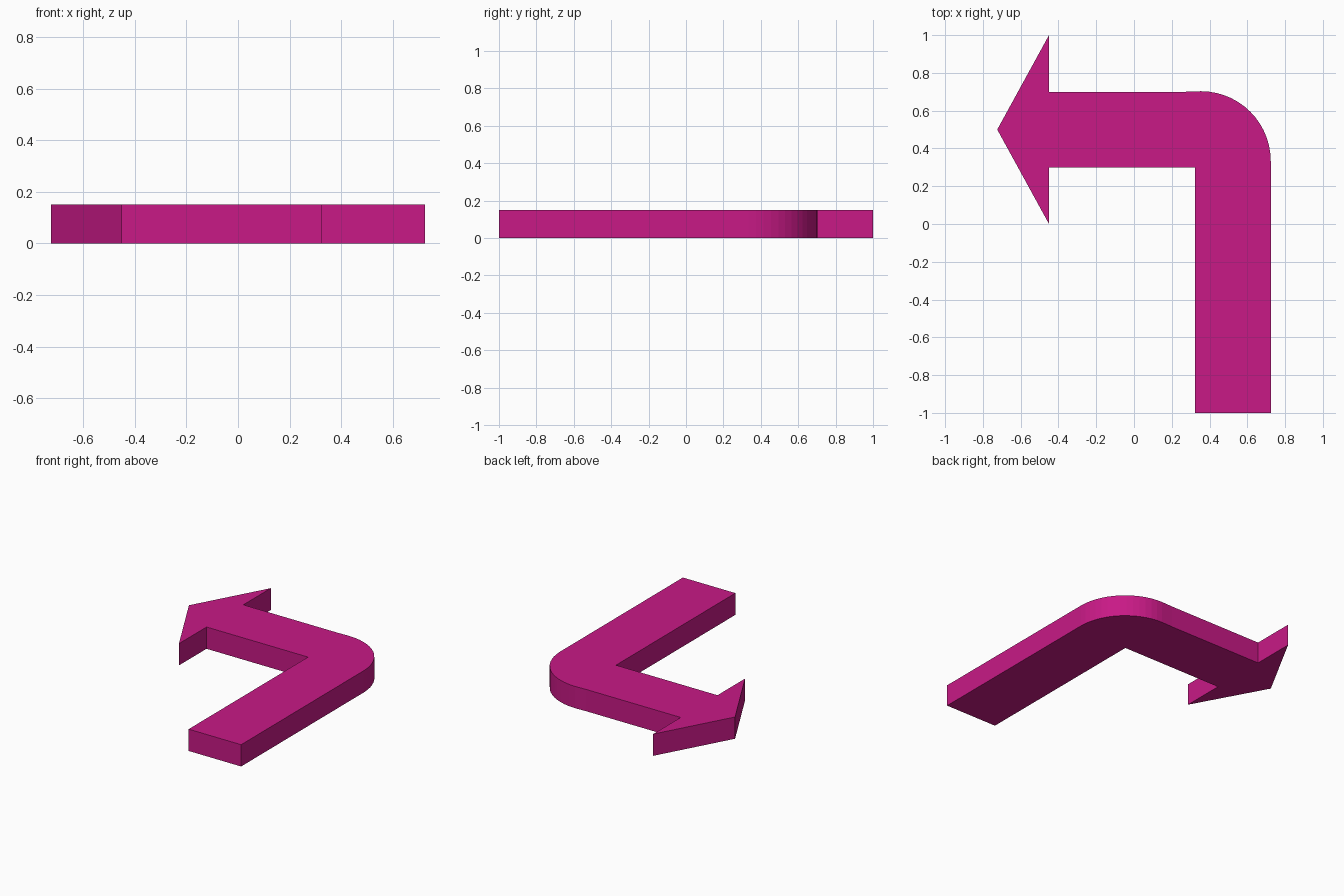
import bpy, bmesh, math

if "Cube" in bpy.data.objects:
    bpy.data.objects.remove(bpy.data.objects["Cube"])

THICK = 0.15
HALF = 0.724

# Rounded outer corner of the bend
cx, cy, r, steps = 0.354, 0.333, 0.37, 14
bend = [(cx + r * math.cos(a), cy + r * math.sin(a))
        for a in (math.pi / 2 * i / steps for i in range(steps + 1))]

# Outline: shaft, bend, arm, arrowhead, back to the inner corner
outline = [(0.324, -1.0), (HALF, -1.0)] + bend + [
    (0.27, 0.70), (-0.45, 0.70), (-0.45, 1.0), (-HALF, 0.5),
    (-0.45, 0.0), (-0.45, 0.30), (0.324, 0.30)]

# Extrude the outline into a flat slab
bm = bmesh.new()
face = bm.faces.new([bm.verts.new((x, y, 0)) for x, y in outline])
ext = bmesh.ops.extrude_face_region(bm, geom=[face], use_keep_orig=True)
top = [g for g in ext["geom"] if isinstance(g, bmesh.types.BMVert)]
bmesh.ops.translate(bm, verts=top, vec=(0, 0, THICK))
bmesh.ops.recalc_face_normals(bm, faces=bm.faces)
mesh = bpy.data.meshes.new("turn_arrow")
bm.to_mesh(mesh)
bm.free()

arrow = bpy.data.objects.new("turn_arrow", mesh)
bpy.context.collection.objects.link(arrow)

# Magenta material
mat = bpy.data.materials.new("magenta")
mat.diffuse_color = (0.58, 0.01, 0.24, 1)
mat.use_nodes = True
mat.node_tree.nodes["Principled BSDF"].inputs["Base Color"].default_value = mat.diffuse_color
mesh.materials.append(mat)
